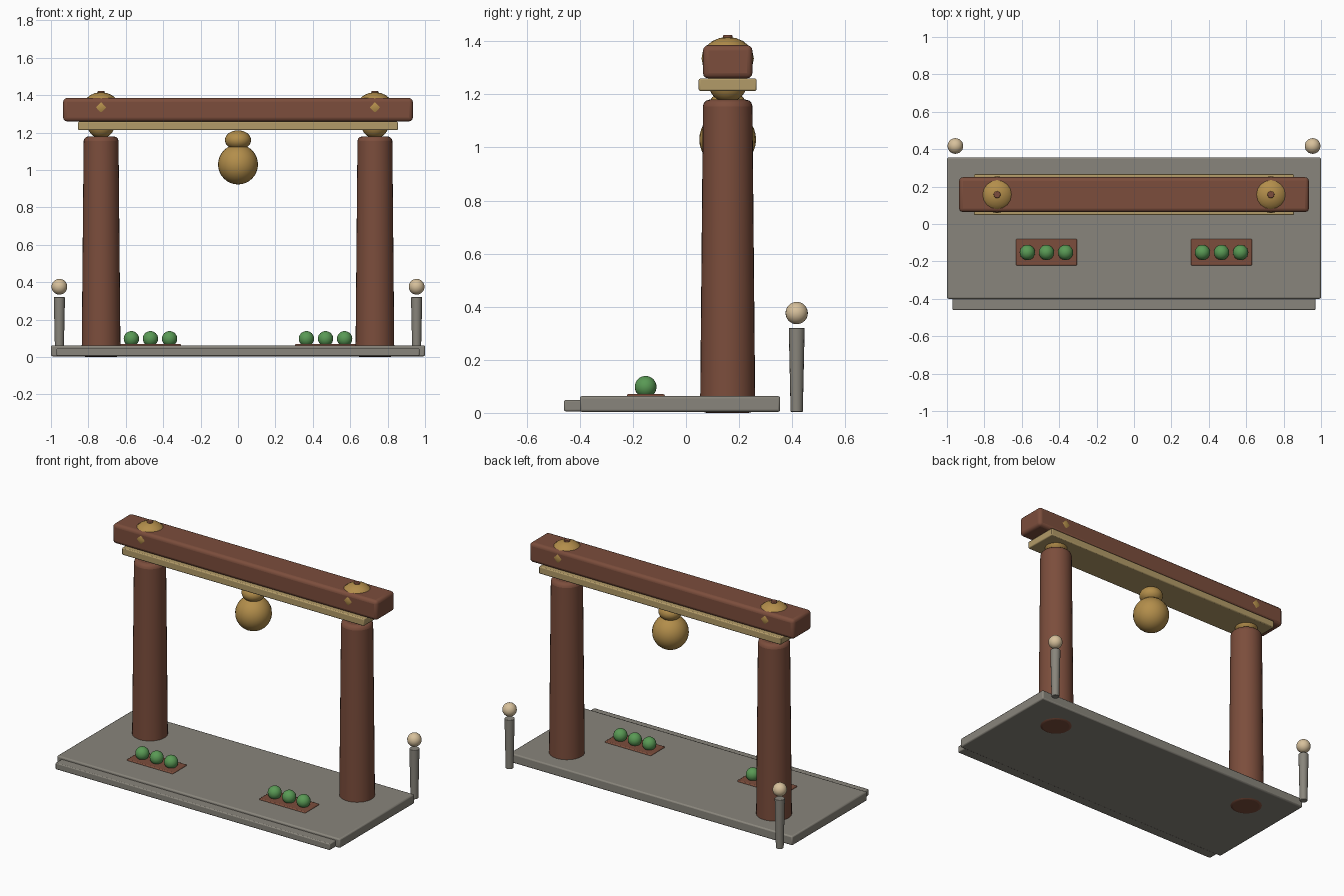
import bpy, math

if "Cube" in bpy.data.objects:
    bpy.data.objects.remove(bpy.data.objects["Cube"])

def mat(name, rgb):
    m = bpy.data.materials.new(name)
    m.diffuse_color = (*rgb, 1)
    m.use_nodes = True
    m.node_tree.nodes["Principled BSDF"].inputs["Base Color"].default_value = m.diffuse_color
    return m

WOOD = mat("red_wood", (0.20, 0.075, 0.045))
GOLD = mat("gold", (0.45, 0.27, 0.07))
TAN = mat("tan_wood", (0.45, 0.33, 0.14))
STONE = mat("stone", (0.25, 0.235, 0.20))
CREAM = mat("lamp_cream", (0.68, 0.53, 0.33))
GREEN = mat("leaf_green", (0.10, 0.32, 0.09))
YC = 0.157  # depth of the gate

def finish(name, m, bevel=0, segs=2):
    o = bpy.context.object
    o.name = name
    o.data.materials.append(m)
    if bevel:
        b = o.modifiers.new("bevel", 'BEVEL')
        b.width, b.segments, b.limit_method = bevel, segs, 'ANGLE'
        b.angle_limit = math.radians(40)
    bpy.ops.object.shade_smooth_by_angle(angle=math.radians(35))
    return o

def box(name, lo, hi, m, bevel=0, segs=2):
    bpy.ops.mesh.primitive_cube_add(size=1, location=[(a + b) / 2 for a, b in zip(lo, hi)])
    bpy.context.object.scale = [b - a for a, b in zip(lo, hi)]
    bpy.ops.object.transform_apply(location=False, rotation=False, scale=True)
    return finish(name, m, bevel, segs)

def ball(name, c, r, rz, m, segs=24, rings=16):
    bpy.ops.mesh.primitive_uv_sphere_add(segments=segs, ring_count=rings, radius=1, location=c)
    bpy.context.object.scale = (r, r, rz)
    bpy.ops.object.transform_apply(location=False, rotation=False, scale=True)
    return finish(name, m)

def post(name, x, y, z0, z1, r0, r1, m, bevel=0, verts=24):
    bpy.ops.mesh.primitive_cone_add(vertices=verts, radius1=r0, radius2=r1, depth=z1 - z0,
                                    location=(x, y, (z0 + z1) / 2))
    return finish(name, m, bevel, 3)

# stone platform and front step
box("platform", (-1, -0.40, 0.004), (1, 0.355, 0.063), STONE, 0.008)
box("front_step", (-0.97, -0.46, 0.006), (0.97, -0.38, 0.048), STONE, 0.006)

# crossbeam with tan board beneath
box("top_beam", (-0.935, YC - 0.093, 1.26), (0.935, YC + 0.093, 1.385), WOOD, 0.02, 3)
box("under_board", (-0.855, YC - 0.109, 1.213), (0.855, YC + 0.109, 1.259), TAN, 0.006)

# hanging bell
ball("bell", (0, YC, 1.03), 0.107, 0.107, GOLD)
ball("bell_crown", (0, YC, 1.16), 0.07, 0.052, GOLD)

for side, s in (("left", -1), ("right", 1)):
    # pillar with gold fittings
    x = 0.732 * s
    post(side + "_pillar", x, YC, 0, 1.18, 0.104, 0.093, WOOD, 0.025, 32)
    ball(side + "_capital", (x, YC, 1.24), 0.072, 0.07, GOLD)
    ball(side + "_beam_boss", (x, YC, 1.335), 0.0985, 0.081, GOLD, 16, 10)
    post(side + "_boss_pin", x, YC, 1.38, 1.423, 0.02, 0.018, WOOD, 0.004, 16)
    # rear lamp post
    post(side + "_lamp_post", 0.955 * s, 0.417, 0.004, 0.32, 0.023, 0.03, STONE, 0.003, 16)
    ball(side + "_lamp", (0.955 * s, 0.417, 0.376), 0.042, 0.042, CREAM)
    # planter with three shrubs
    px = 0.468 * s
    box(side + "_planter", (px - 0.163, -0.223, 0.045), (px + 0.163, -0.08, 0.071), WOOD, 0.006)
    for i in (-1, 0, 1):
        ball(f"{side}_shrub_{i + 2}", (px + 0.102 * i, -0.152, 0.098), 0.041, 0.041, GREEN)
